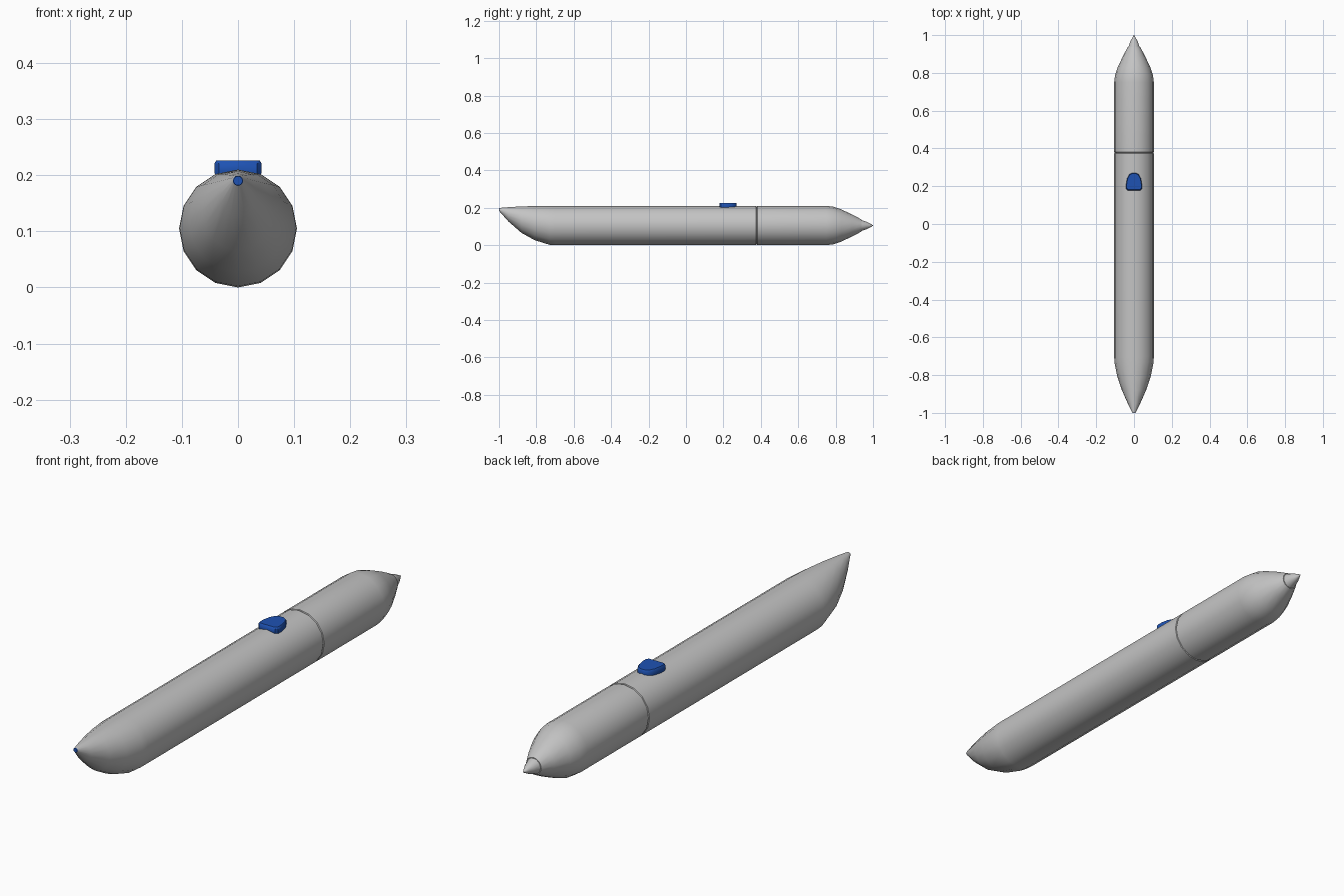
import bpy, bmesh, math

if "Cube" in bpy.data.objects:
    bpy.data.objects.remove(bpy.data.objects["Cube"], do_unlink=True)

SIDES = 16
MID = 0.105


def material(name, rgb):
    m = bpy.data.materials.new(name)
    m.use_nodes = True
    m.diffuse_color = (*rgb, 1)
    m.node_tree.nodes["Principled BSDF"].inputs["Base Color"].default_value = (*rgb, 1)
    return m


GREY = material("light grey", (0.55, 0.55, 0.55))
BLUE = material("blue", (0.013, 0.085, 0.45))


def finish(name, bm, mat, angle=35):
    bmesh.ops.recalc_face_normals(bm, faces=bm.faces[:])
    mesh = bpy.data.meshes.new(name)
    bm.to_mesh(mesh)
    bm.free()
    mesh.materials.append(mat)
    ob = bpy.data.objects.new(name, mesh)
    bpy.context.collection.objects.link(ob)
    bpy.ops.object.select_all(action='DESELECT')
    ob.select_set(True)
    bpy.context.view_layer.objects.active = ob
    bpy.ops.object.shade_smooth_by_angle(angle=math.radians(angle))
    return ob


def loft(name, sections, mat, sides=SIDES, angle=35):
    """Skin elliptical sections given as (y, half width, bottom z, top z)."""
    bm = bmesh.new()
    rings = []
    for y, w, low, high in sections:
        ring = []
        for i in range(sides):
            a = math.tau * i / sides
            ring.append(bm.verts.new((w * math.sin(a), y,
                        (low + high) / 2 - (high - low) / 2 * math.cos(a))))
        rings.append(ring)
    for a, b in zip(rings, rings[1:]):
        for i in range(sides):
            j = (i + 1) % sides
            bm.faces.new((a[i], a[j], b[j], b[i]))
    bm.faces.new(rings[0])
    bm.faces.new(rings[-1])
    return finish(name, bm, mat, angle)


def round_sections(pairs):
    return [(y, r, MID - r, MID + r) for y, r in pairs]


# Long barrel with a nose swept up to the top edge
nose = [(-0.998, 0.009, 0.181, 0.199), (-0.95, 0.033, 0.127, 0.203),
        (-0.88, 0.064, 0.066, 0.207), (-0.81, 0.088, 0.027, 0.209),
        (-0.73, 0.104, 0.002, 0.21)]
loft("barrel", nose + round_sections([(-0.70, 0.105), (0.374, 0.105), (0.376, 0.102)]), GREY)
loft("nose_tip", [(-1.0, 0.008, 0.182, 0.198), (-0.998, 0.009, 0.181, 0.199)], BLUE)

# Rear cap, seam and pointed end
loft("seam", round_sections([(0.37, 0.102), (0.385, 0.102)]), GREY)
loft("rear_cap", round_sections([(0.379, 0.102), (0.381, 0.105), (0.75, 0.105),
     (0.79, 0.1), (0.83, 0.086), (0.89, 0.058), (0.937, 0.033)]), GREY)
loft("rear_point", round_sections([(0.934, 0.031), (0.965, 0.02), (0.99, 0.007),
     (1.0, 0.001)]), GREY)

# Button: flat at the front, rounded toward the rear
half = [(0.034, 0.178), (0.042, 0.187), (0.042, 0.21), (0.036, 0.242),
        (0.025, 0.262), (0.01, 0.271)]
outline = half + [(-x, y) for x, y in reversed(half)]
bm = bmesh.new()
rings = []
for z, s in ((0.19, 0.94), (0.207, 1.0), (0.221, 1.0), (0.226, 0.92)):
    rings.append([bm.verts.new((x * s, 0.225 + (y - 0.225) * s, z)) for x, y in outline])
for a, b in zip(rings, rings[1:]):
    for i in range(len(outline)):
        j = (i + 1) % len(outline)
        bm.faces.new((a[i], a[j], b[j], b[i]))
bm.faces.new(rings[0])
bm.faces.new(rings[-1])
finish("button", bm, BLUE, 40)
